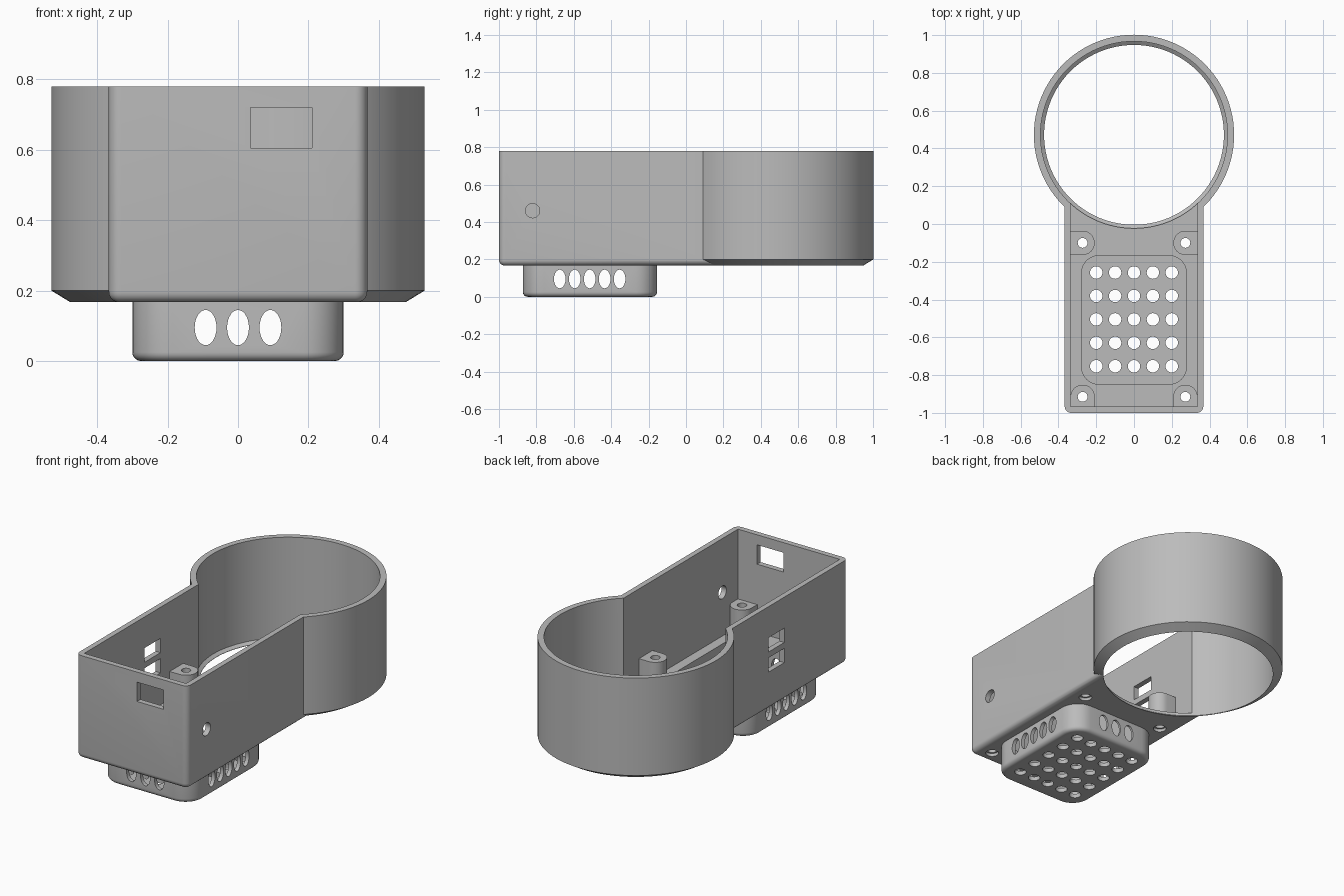
import bpy, bmesh
from math import sin, cos, pi

if "Cube" in bpy.data.objects:
    bpy.data.objects.remove(bpy.data.objects["Cube"], do_unlink=True)

grey = bpy.data.materials.new("plain grey")
grey.use_nodes = True
colour = (0.5, 0.5, 0.5, 1)
grey.diffuse_color = colour
grey.node_tree.nodes["Principled BSDF"].inputs["Base Color"].default_value = colour

TOP, FLOOR, UNDER = 0.78, 0.20, 0.167
RING_Y = 0.472


def lofts(name, shapes):
    """Closed solids, each skinned through a stack of equal loops."""
    bm = bmesh.new()
    for loops in shapes:
        rows = [[bm.verts.new(p) for p in loop] for loop in loops]
        n = len(rows[0])
        for a, b in zip(rows, rows[1:]):
            for i in range(n):
                j = (i + 1) % n
                bm.faces.new((a[i], a[j], b[j], b[i]))
        bm.faces.new(rows[0][::-1])
        bm.faces.new(rows[-1])
    bmesh.ops.recalc_face_normals(bm, faces=bm.faces[:])
    mesh = bpy.data.meshes.new(name)
    bm.to_mesh(mesh)
    bm.free()
    mesh.materials.append(grey)
    obj = bpy.data.objects.new(name, mesh)
    bpy.context.collection.objects.link(obj)
    return obj


def combine(obj, tool, operation="DIFFERENCE"):
    mod = obj.modifiers.new("cut", "BOOLEAN")
    mod.operation, mod.object, mod.solver = operation, tool, "EXACT"
    bpy.context.view_layer.objects.active = obj
    bpy.ops.object.modifier_apply(modifier=mod.name)
    bpy.data.objects.remove(tool, do_unlink=True)


def rect(x0, x1, y0, y1, z, r=0, inset=0, seg=8):
    """Rectangle loop with optional rounded corners."""
    seg = seg if r else 0
    x0, x1, y0, y1 = x0 + inset, x1 - inset, y0 + inset, y1 - inset
    r = max(r - inset, 0)
    centres = [(x1 - r, y1 - r), (x0 + r, y1 - r), (x0 + r, y0 + r), (x1 - r, y0 + r)]
    loop = []
    for q, (cx, cy) in enumerate(centres):
        for k in range(seg + 1):
            a = pi / 2 * (q + k / max(seg, 1))
            loop.append((cx + r * cos(a), cy + r * sin(a), z))
    return loop


def box(x0, x1, y0, y1, z0, z1, r=0):
    return [rect(x0, x1, y0, y1, z, r) for z in (z0, z1)]


def rounded_base(x0, x1, y0, y1, z0, z1, r, edge):
    """Block whose bottom edge is a quarter round."""
    angles = [pi / 2 * k / 5 for k in range(6)]
    loops = [rect(x0, x1, y0, y1, z0 + edge * (1 - cos(a)), r, edge * (1 - sin(a)))
             for a in angles]
    return loops + [rect(x0, x1, y0, y1, z1, r)]


def turned(cx, cy, profile, n=24):
    """Upright turned solid from (radius, z) pairs."""
    return [[(cx + r * cos(2 * pi * i / n), cy + r * sin(2 * pi * i / n), z)
             for i in range(n)] for r, z in profile]


def bore(axis, ends, centre, z, rw, rh, n=28):
    """Horizontal elliptical rod along x or y."""
    loops = []
    for e in ends:
        pts = [(centre + rw * cos(2 * pi * i / n), z + rh * sin(2 * pi * i / n))
               for i in range(n)]
        loops.append([(e, w, h) if axis == "x" else (w, e, h) for w, h in pts])
    return loops


# Housing: long box joined to a ring with a chamfered foot
housing = lofts("housing", [rounded_base(-0.367, 0.367, -1, 0.3, UNDER, TOP, 0.035, 0.03)])
ring_profile = [(0.476, UNDER), (0.53, FLOOR), (0.53, TOP)]
combine(housing, lofts("ring", [turned(0, RING_Y, ring_profile, 96)]), "UNION")
combine(housing, lofts("box_cavity", [box(-0.335, 0.335, -0.967, 0.3, FLOOR, 1)]))
bore_profile = [(0.476, 0.1), (0.476, UNDER + 0.002), (0.495, 0.183), (0.495, 1)]
combine(housing, lofts("ring_cavity", [turned(0, RING_Y, bore_profile, 96)]))

# Openings in the housing walls and floor
combine(housing, lofts("wall_windows", [
    box(0.035, 0.21, -1.1, -0.9, 0.605, 0.72),
    box(-0.45, -0.25, -0.40, -0.25, 0.51, 0.595),
    box(-0.45, -0.25, -0.40, -0.25, 0.39, 0.475),
    bore("x", (0.25, 0.45), -0.82, 0.46, 0.038, 0.038)]))
cup = (-0.277, 0.277, -0.848, -0.168)
combine(housing, lofts("floor_opening", [box(*cup, 0.1, 0.3, 0.09)]))
posts = [(sx * 0.272, y) for sx in (-1, 1) for y in (-0.1, -0.915)]
screw = [(0.036, 0.1), (0.036, 0.185), (0.026, 0.185), (0.026, 0.5)]
combine(housing, lofts("screw_holes", [turned(x, y, screw) for x, y in posts]))

# Vent basket with a perforated base and slotted sides
basket = lofts("vent_basket", [rounded_base(-0.30, 0.30, -0.872, -0.155, 0, UNDER, 0.113, 0.025)])
combine(basket, lofts("basket_cavity", [box(*cup, 0.025, 0.3, 0.09)]))
combine(basket, lofts("base_holes", [
    turned(0.1 * i, -0.505 + 0.124 * j, [(0.033, -0.1), (0.033, 0.1)])
    for i in range(-2, 3) for j in range(-2, 3)]))
combine(basket, lofts("end_slots", [
    bore("y", (-1, 0), 0.092 * i, 0.095, 0.031, 0.05) for i in (-1, 0, 1)]))
combine(basket, lofts("side_slots", [
    bore("x", (-0.5, 0.5), -0.515 + 0.08 * i, 0.095, 0.031, 0.05) for i in range(-2, 3)]))

# Screw posts: arches growing out of the nearest wall
parts = [housing, basket]
for x, y in posts:
    front = y < -0.5
    side = 1 if x > 0 else -1
    facing = pi / 2 if front else (pi if side > 0 else 0)
    reach = 0.07
    r = 0.064
    outline = [(x + r * cos(facing + a), y + r * sin(facing + a))
               for a in [pi * (k / 16 - 0.5) for k in range(17)]]
    back = (-reach * cos(facing), -reach * sin(facing))
    first, last = outline[0], outline[-1]
    outline += [(last[0] + back[0], last[1] + back[1]), (first[0] + back[0], first[1] + back[1])]
    name = ("front" if front else "back") + ("_left" if side > 0 else "_right") + "_post"
    post = lofts(name, [[[(px, py, z) for px, py in outline] for z in (FLOOR, 0.365)]])
    combine(post, lofts("post_hole", [turned(x, y, [(0.026, 0.1), (0.026, 0.5)])]))
    parts.append(post)

# Smooth curved walls, keep edges crisp
bpy.ops.object.select_all(action="DESELECT")
for obj in parts:
    obj.select_set(True)
bpy.context.view_layer.objects.active = housing
bpy.ops.object.shade_smooth_by_angle(angle=pi / 7)
